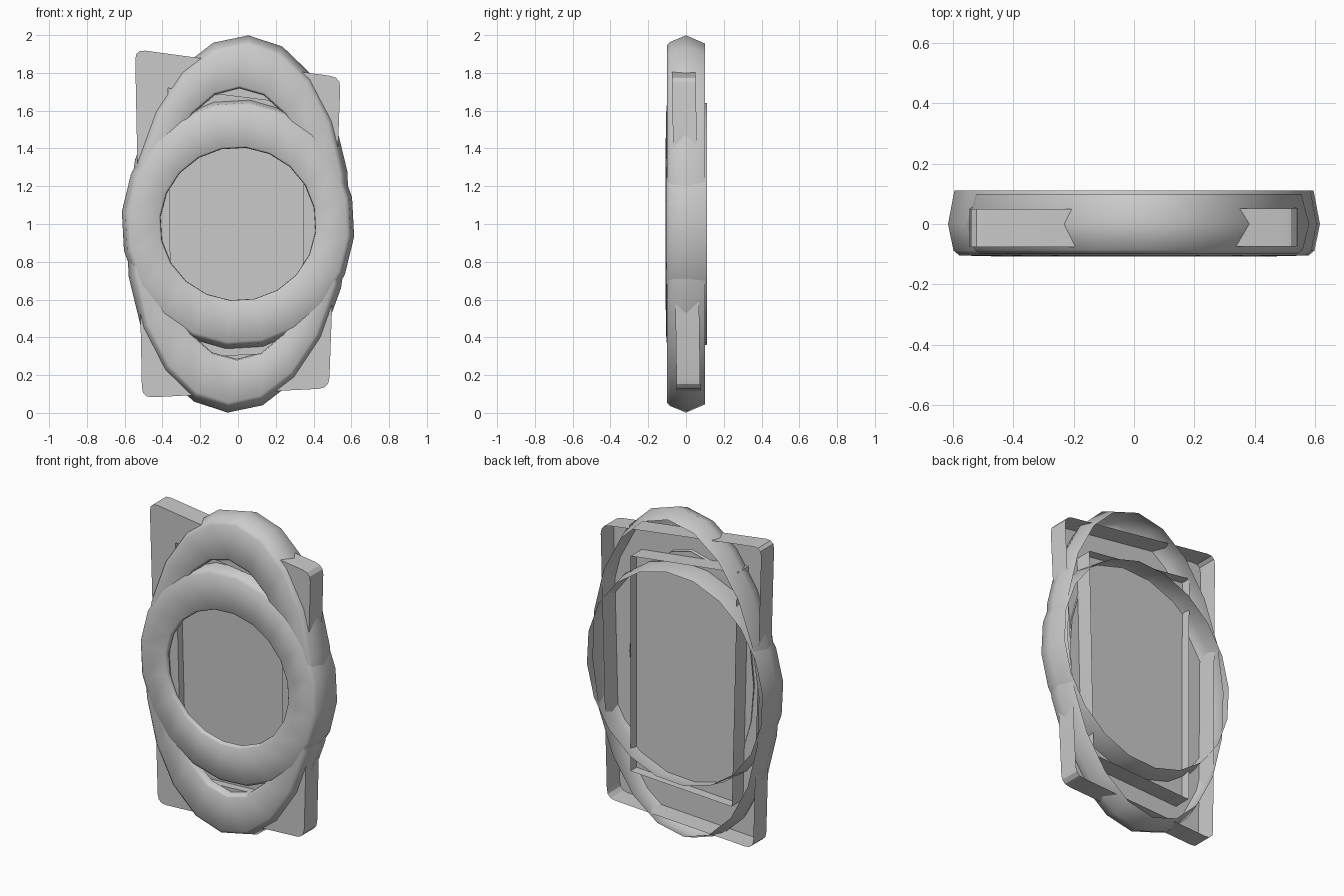
import bpy, bmesh, math
from mathutils import Vector

if "Cube" in bpy.data.objects:
    bpy.data.objects.remove(bpy.data.objects["Cube"])

SIDES = 20


def finish(name, bm, angle):
    bmesh.ops.remove_doubles(bm, verts=bm.verts, dist=1e-5)
    bmesh.ops.recalc_face_normals(bm, faces=bm.faces)
    # open shells: make the fronts face -y
    if sum(f.normal.y * f.calc_area() for f in bm.faces) > 0:
        bmesh.ops.reverse_faces(bm, faces=bm.faces)
    me = bpy.data.meshes.new(name)
    bm.to_mesh(me)
    bm.free()
    ob = bpy.data.objects.new(name, me)
    bpy.context.collection.objects.link(ob)
    bpy.ops.object.select_all(action='DESELECT')
    ob.select_set(True)
    bpy.context.view_layer.objects.active = ob
    bpy.ops.object.shade_smooth_by_angle(angle=math.radians(angle))
    return ob


def loft(bm, loops):
    rows = [[bm.verts.new(p) for p in loop] for loop in loops]
    for a, b in zip(rows, rows[1:]):
        n = len(a)
        for i in range(n):
            j = (i + 1) % n
            bm.faces.new((a[i], a[j], b[j], b[i]))


# oval rings: profile of (x radius, z radius, y, lean angle), open at the back
def oval_ring(name, profile, phase):
    bm = bmesh.new()
    loops = []
    for rx, rz, y, lean in profile:
        c, s = math.cos(lean), math.sin(lean)
        loop = []
        for k in range(SIDES):
            t = phase + 2 * math.pi * k / SIDES
            x, z = rx * math.sin(t), rz * math.cos(t)
            loop.append((x * c + z * s, y, 1 + z * c - x * s))
        loops.append(loop)
    loft(bm, loops)
    return finish(name, bm, 50)


L = 0.055
oval_ring("tall_oval_ring", [(.565, .957, .10, L), (.592, 1.0, 0, L), (.57, .965, -.085, L),
                             (.55, .947, -.10, L), (.43, .732, -.10, .01),
                             (.422, .722, -.092, .01), (.42, .716, -.055, .01)], 0.0)
oval_ring("round_ring", [(.597, .643, .11, 0), (.618, .665, 0, 0), (.60, .645, -.088, 0),
                         (.58, .628, -.104, 0), (.422, .415, -.108, 0), (.414, .407, -.10, 0),
                         (.412, .405, -.082, 0)], 0.1)


# skewed panel outlines, each corner rounded with the same number of points
def outline(corners, r, steps=3):
    pts = []
    cs = [Vector(c) for c in corners]
    for i, c in enumerate(cs):
        a = c + (cs[i - 1] - c).normalized() * r
        b = c + (cs[(i + 1) % 4] - c).normalized() * r
        for s in range(steps + 1):
            t = s / steps
            pts.append(a * (1 - t) ** 2 + c * 2 * t * (1 - t) + b * t ** 2)
    return pts


# the panel leans slightly: its foot sits further back than its top
def at_depth(pts, y):
    return [(p.x, y - 0.0147 * (p.y - 1), p.y) for p in pts]


outer = outline([(-.545, 1.925), (.543, 1.777), (.482, .13), (-.508, .08)], .055)
hole = outline([(-.372, 1.72), (.352, 1.63), (.338, .325), (-.35, .29)], .004)

# back panel frame: outer wall, front face and inner wall
bm = bmesh.new()
loft(bm, [at_depth(outer, .063), at_depth(outer, -.0625),
          at_depth(hole, -.0625), at_depth(hole, -.015)])
finish("panel_frame", bm, 30)

# recessed sheet with a shallow wall behind it
bm = bmesh.new()
loft(bm, [at_depth(hole, .045), at_depth(hole, -.015)])
bm.faces.new([bm.verts.new(p) for p in at_depth(hole, -.015)])
finish("inset_sheet", bm, 30)
